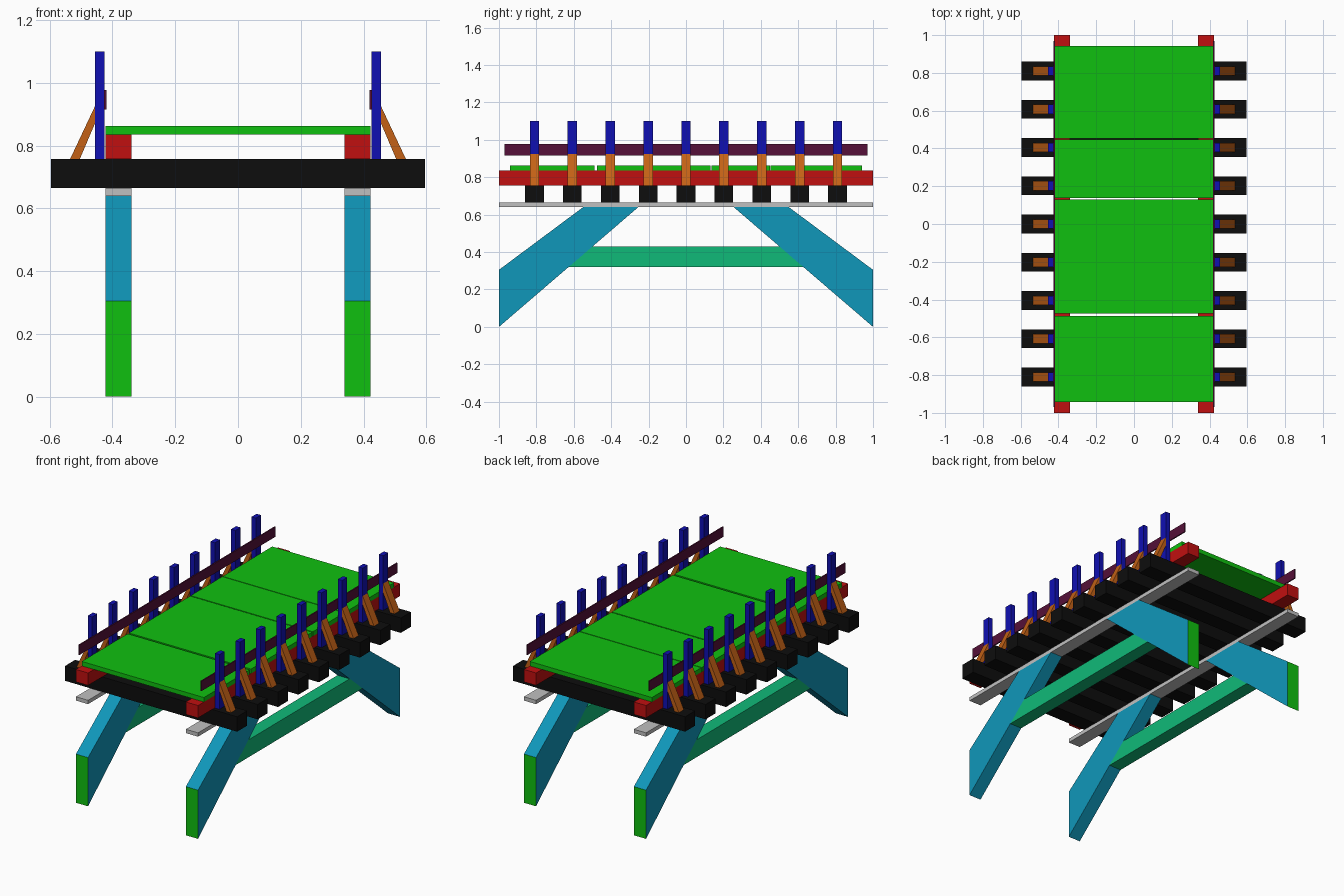
import bpy
import bmesh
from mathutils import Vector

cube = bpy.data.objects.get("Cube")
if cube:
    bpy.data.objects.remove(cube, do_unlink=True)


def material(name, color):
    mat = bpy.data.materials.new(name)
    mat.use_nodes = True
    rgba = (*color, 1.0)
    mat.diffuse_color = rgba
    mat.node_tree.nodes["Principled BSDF"].inputs["Base Color"].default_value = rgba
    return mat


GREEN = material("green", (0.005, 0.53, 0.005))
RED = material("red", (0.53, 0.005, 0.005))
BLACK = material("black", (0.004, 0.004, 0.004))
NAVY = material("deep blue", (0.005, 0.005, 0.45))
PURPLE = material("dark purple", (0.09, 0.005, 0.04))
ORANGE = material("burnt orange", (0.55, 0.12, 0.008))
GREY = material("light grey", (0.53, 0.53, 0.53))
CYAN = material("cyan blue", (0.005, 0.31, 0.49))
TEAL = material("teal green", (0.005, 0.49, 0.19))


def prism(name, profile, offset, mats):
    """Extrude a closed 3D profile along an offset."""
    bm = bmesh.new()
    base = bm.faces.new([bm.verts.new(p) for p in profile])
    ext = bmesh.ops.extrude_face_region(bm, geom=[base], use_keep_orig=True)
    moved = [g for g in ext["geom"] if isinstance(g, bmesh.types.BMVert)]
    bmesh.ops.translate(bm, verts=moved, vec=Vector(offset))
    bmesh.ops.recalc_face_normals(bm, faces=bm.faces)
    mesh = bpy.data.meshes.new(name)
    bm.to_mesh(mesh)
    bm.free()
    for m in mats:
        mesh.materials.append(m)
    obj = bpy.data.objects.new(name, mesh)
    bpy.context.collection.objects.link(obj)
    return obj


def box(name, x, y, z, mat):
    """Box from its (min, max) range on each axis."""
    profile = [(x[0], y[0], z[0]), (x[1], y[0], z[0]),
               (x[1], y[0], z[1]), (x[0], y[0], z[1])]
    return prism(name, profile, (0, y[1] - y[0], 0), [mat])


IN, OUT = 0.339, 0.423          # girder inner and outer faces
UNDER, SLEEPER, TOP, DECK = 0.64, 0.664, 0.757, 0.835
STATIONS = [i * 0.2025 for i in range(-4, 5)]

# Cross sleepers
for y in STATIONS:
    box("sleeper", (-0.596, 0.596), (y - 0.05, y + 0.05), (SLEEPER, TOP), BLACK)

# Deck panels with narrow gaps
for y in [(-0.942, -0.488), (-0.475, 0.13), (0.137, 0.448), (0.453, 0.942)]:
    box("deck_panel", (-OUT, OUT), y, (DECK, 0.863), GREEN)

for side, s in (("left", 1), ("right", -1)):
    girder = (s * IN, s * OUT)
    width = (s * (OUT - IN), 0, 0)

    # Long members along the bridge
    box(side + "_deck_beam", girder, (-1, 1), (TOP, DECK), RED)
    box(side + "_bottom_plate", girder, (-1, 1), (UNDER, SLEEPER), GREY)
    box(side + "_hand_rail", (s * 0.419, s * 0.427), (-0.97, 0.97), (0.915, 0.977), PURPLE)

    # Railing posts with sloped props
    for y in STATIONS:
        box(side + "_post", (s * 0.426, s * 0.456), (y - 0.025, y + 0.025), (TOP, 1.1), NAVY)
        prop = [(0.456, 0.925), (0.456, 0.87), (0.504, TOP), (0.535, TOP)]
        prism(side + "_prop", [(s * x, y - 0.025, z) for x, z in prop], (0, 0.05, 0), [ORANGE])

    # Slanted legs, with green vertical end faces
    for end, e in (("front", -1), ("back", 1)):
        leg = [(1, 0), (1, 0.305), (0.55, UNDER), (0.255, UNDER)]
        obj = prism(f"{side}_{end}_leg", [(s * IN, e * y, z) for y, z in leg],
                    width, [CYAN, GREEN])
        for face in obj.data.polygons:
            if abs(face.normal.y) > 0.99:
                face.material_index = 1

    # Tie between the legs, its ends cut to their slope
    tie = [(-0.63, 0.32), (0.63, 0.32), (0.502, 0.429), (-0.502, 0.429)]
    prism(side + "_tie_beam", [(s * IN, y, z) for y, z in tie], width, [TEAL])
